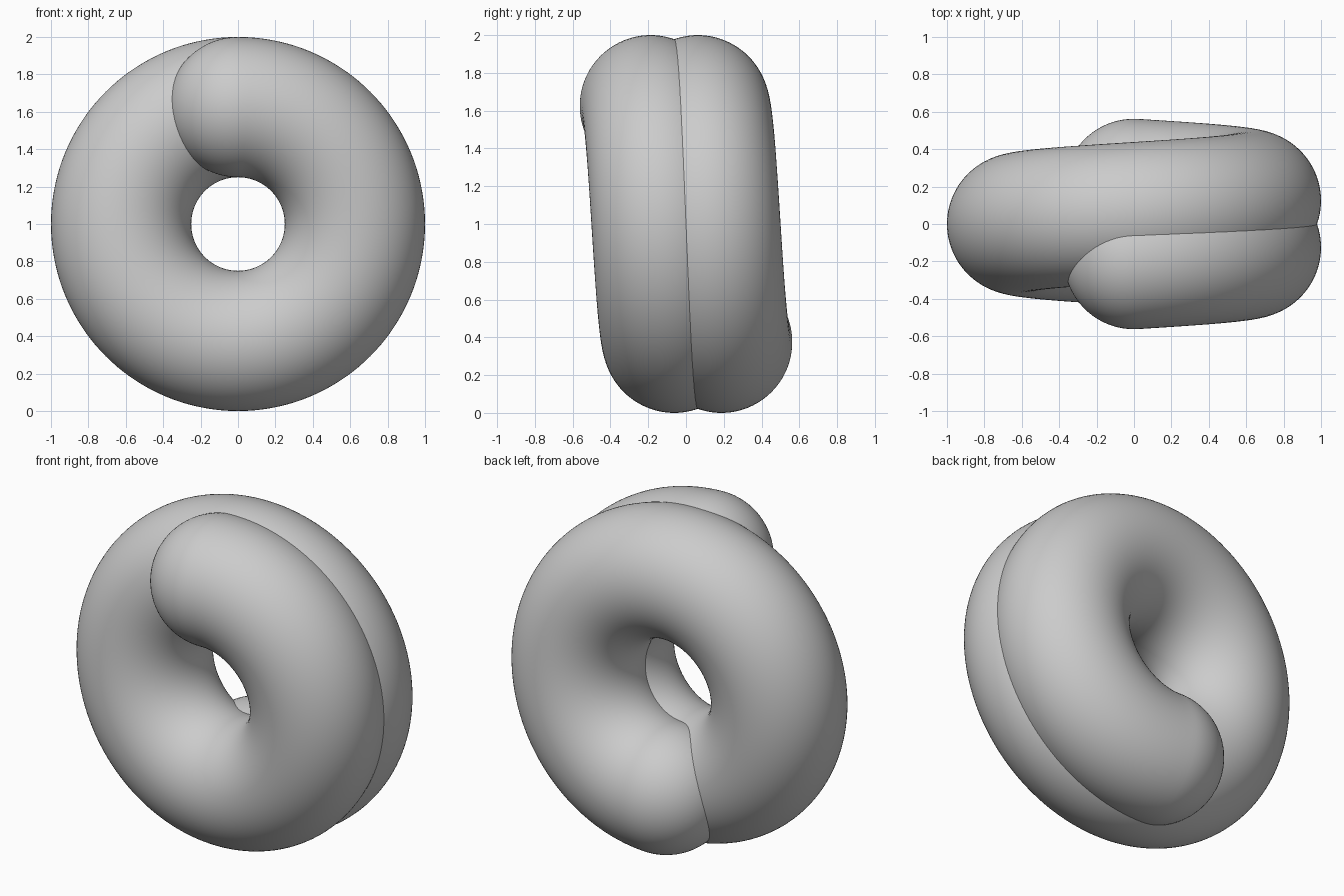
import bpy, bmesh
from math import sin, cos, pi
from mathutils import Vector

if "Cube" in bpy.data.objects:
    bpy.data.objects.remove(bpy.data.objects["Cube"])

R, r = 0.625, 0.375        # coil radius, tube radius
PITCH, TURNS = 0.25, 1.5   # axial advance per turn, number of turns
STEPS, SIDES, CAP = 216, 96, 20


def frame(t):
    """Centre, tangent, radial and side vectors of the helix, t from 0 to 1."""
    a = 2 * pi * TURNS * t
    radial = Vector((sin(a), 0, cos(a)))
    centre = radial * R + Vector((0, PITCH * TURNS * (t - 0.5), 1))
    tangent = Vector((R * cos(a), PITCH / (2 * pi), -R * sin(a))).normalized()
    return centre, tangent, radial, tangent.cross(radial)


# Rings: rounded start cap, coiled body, rounded end cap
rings = []
for i in range(CAP, 0, -1):
    rings.append((0, -1, i / CAP * pi / 2))
rings += [(i / STEPS, 0, 0) for i in range(STEPS + 1)]
for i in range(1, CAP + 1):
    rings.append((1, 1, i / CAP * pi / 2))

bm = bmesh.new()
loops = []
for t, way, b in rings:
    c, tan, u, v = frame(t)
    c = c + tan * (way * r * sin(b))
    k = r * cos(b)
    loops.append([bm.verts.new(c + (u * cos(q) + v * sin(q)) * k)
                  for q in (2 * pi * j / SIDES for j in range(SIDES))])
for p, n in zip(loops, loops[1:]):
    for j in range(SIDES):
        m = (j + 1) % SIDES
        bm.faces.new((p[j], p[m], n[m], n[j]))

# Close the poles of the caps
bmesh.ops.remove_doubles(bm, verts=bm.verts[:], dist=1e-5)
bmesh.ops.recalc_face_normals(bm, faces=bm.faces[:])
for f in bm.faces:
    f.smooth = True

mesh = bpy.data.meshes.new("coiled_tube")
bm.to_mesh(mesh)
bm.free()
bpy.context.collection.objects.link(bpy.data.objects.new("coiled_tube", mesh))
